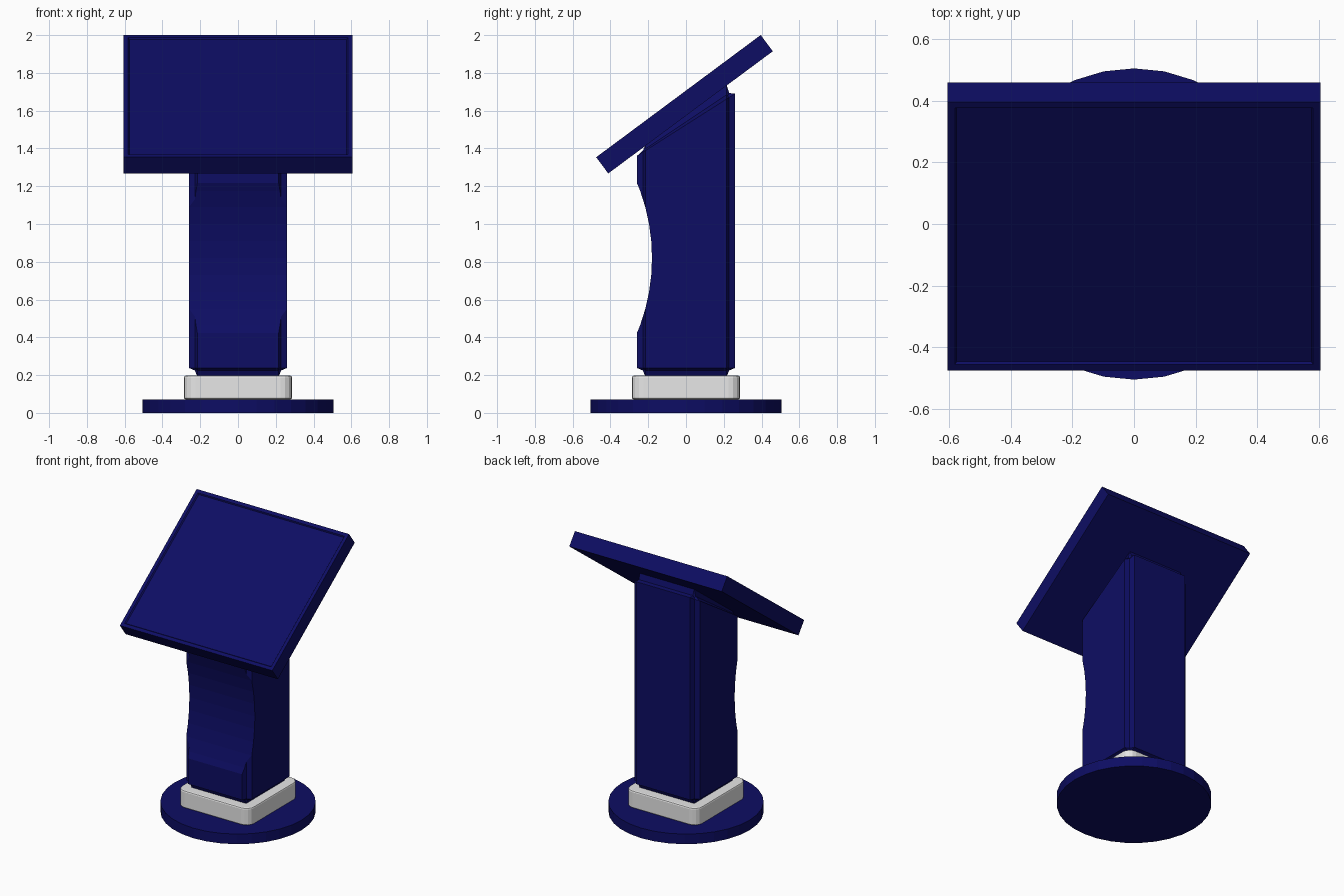
import bpy, bmesh, math
from mathutils import Matrix

if "Cube" in bpy.data.objects:
    bpy.data.objects.remove(bpy.data.objects["Cube"])


def material(name, rgb):
    m = bpy.data.materials.new(name)
    m.diffuse_color = (*rgb, 1)
    m.use_nodes = True
    m.node_tree.nodes["Principled BSDF"].inputs["Base Color"].default_value = m.diffuse_color
    return m


BLUE = material("navy_blue", (0.004, 0.004, 0.125))
WHITE = material("light_grey", (0.8, 0.8, 0.8))


def finish(bm, name, mat):
    bmesh.ops.recalc_face_normals(bm, faces=bm.faces)
    me = bpy.data.meshes.new(name)
    bm.to_mesh(me)
    bm.free()
    ob = bpy.data.objects.new(name, me)
    bpy.context.collection.objects.link(ob)
    me.materials.append(mat)
    return ob


def box(sx, sy, z0, z1):
    bm = bmesh.new()
    bmesh.ops.create_cube(bm, size=1)
    for v in bm.verts:
        v.co.x *= sx
        v.co.y *= sy
        v.co.z = z0 if v.co.z < 0 else z1
    return bm


def cylinder(r, depth, sides, matrix):
    bm = bmesh.new()
    bmesh.ops.create_cone(bm, cap_ends=True, segments=sides, radius1=r, radius2=r,
                          depth=depth, matrix=matrix)
    return bm


# round foot
finish(cylinder(0.505, 0.072, 32, Matrix.Translation((0, 0, 0.036))), "base_disc", BLUE)

# pale collar with rounded corners and softened rims
bm = box(0.574, 0.574, 0.072, 0.197)
upright = [e for e in bm.edges if abs(e.verts[0].co.z - e.verts[1].co.z) > 0.05]
bmesh.ops.bevel(bm, geom=upright, offset=0.062, segments=4, profile=0.5, affect='EDGES')
rims = [e for e in bm.edges if abs(e.verts[0].co.z - e.verts[1].co.z) < 0.001]
bmesh.ops.bevel(bm, geom=rims, offset=0.01, segments=2, profile=0.5, affect='EDGES')
finish(bm, "collar", WHITE)

# column: box with scooped (concave) edges
B, TOP = 0.045, 1.5
bm = box(0.52, 0.52, 0.193, TOP)
bmesh.ops.bevel(bm, geom=bm.edges[:], offset=B, segments=2, profile=0.09, affect='EDGES')
# slant the top so that it meets the underside of the desk
for v in bm.verts:
    if v.co.z > 1:
        t = (v.co.z - (TOP - B)) / B
        wall = 1.525 + 0.635 * v.co.y
        desk_under = 1.273 + 0.743 * (v.co.y + 0.41)
        v.co.z = wall + t * (desk_under - wall)
column = finish(bm, "column", BLUE)

# curved hollow in the front of the column
R = 1.04
cutter = finish(cylinder(R, 2, 72, Matrix.Translation((0, -0.18 - R, 0.82))
                         @ Matrix.Rotation(math.pi / 2, 4, 'Y')), "hollow_cutter", BLUE)
cutter.hide_render = True
mod = column.modifiers.new("hollow", 'BOOLEAN')
mod.operation = 'DIFFERENCE'
mod.solver = 'EXACT'
mod.object = cutter
bpy.context.view_layer.objects.active = column
bpy.ops.object.modifier_apply(modifier=mod.name)
bpy.data.objects.remove(cutter)

# tilted desk top with a shallow recessed panel
bm = box(1.21, 1.085, -0.0535, 0.0535)
top = max(bm.faces, key=lambda f: f.calc_center_median().z)
bmesh.ops.inset_region(bm, faces=[top], thickness=0.033)
bmesh.ops.inset_region(bm, faces=[top], thickness=0.009, depth=-0.009)
bm.transform(Matrix.Translation((0, -0.008, 1.634)) @ Matrix.Rotation(math.radians(36.6), 4, 'X'))
finish(bm, "desk_top", BLUE)
